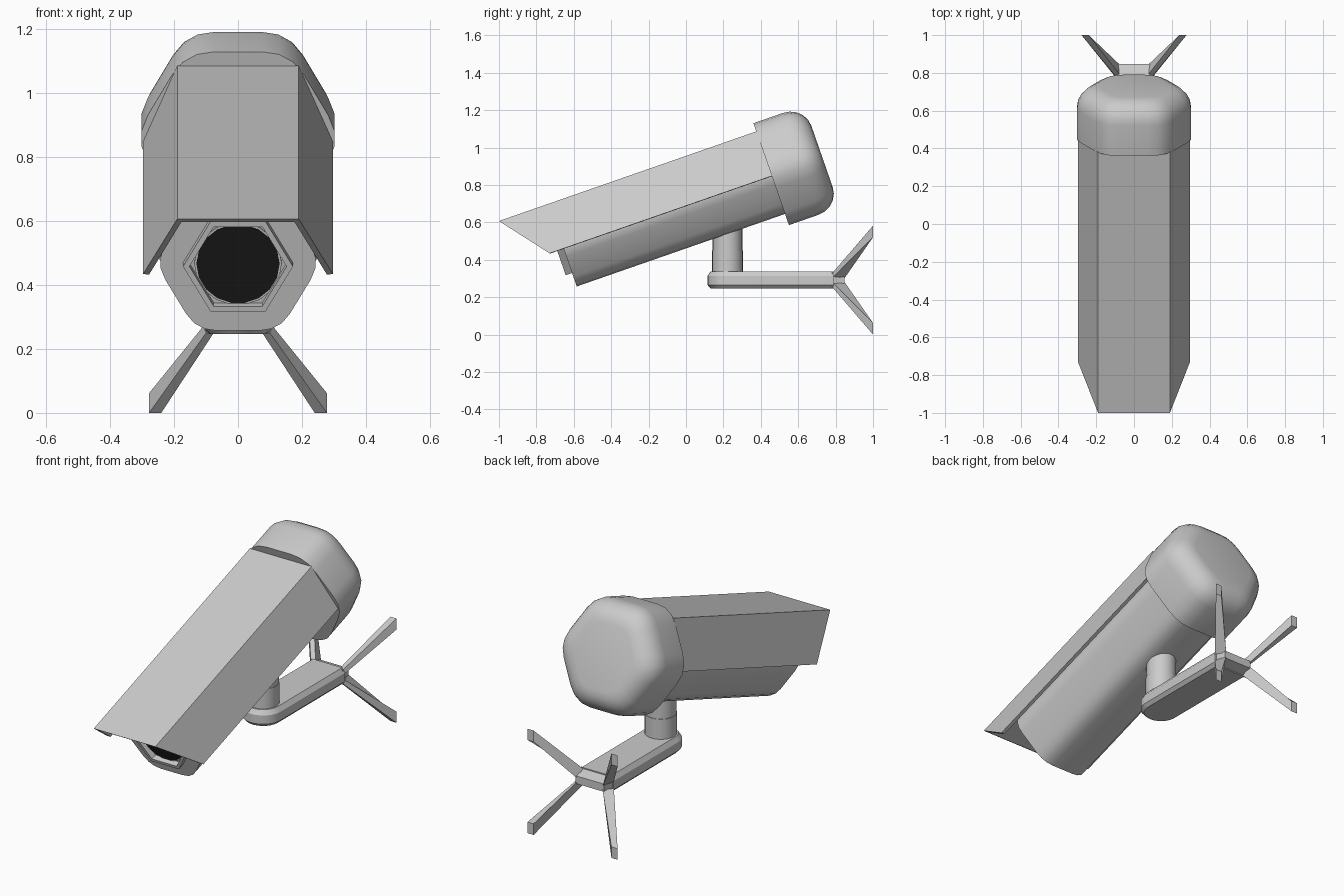
import bpy, bmesh
from math import sin, cos, pi, radians
from mathutils import Vector

if "Cube" in bpy.data.objects:
    bpy.data.objects.remove(bpy.data.objects["Cube"])

TILT = radians(19.2)
AXIS = 0.66  # height of the housing axis in its tilted frame


def tilted(x, u, v):
    """x sideways, u along the housing (to the back), v across it."""
    return (x, u * cos(TILT) - v * sin(TILT), u * sin(TILT) + v * cos(TILT))


def loft(name, rings, smooth=True):
    bm = bmesh.new()
    vs = [[bm.verts.new(p) for p in r] for r in rings]
    n = len(vs[0])
    for a, b in zip(vs, vs[1:]):
        for i in range(n):
            j = (i + 1) % n
            bm.faces.new((a[i], a[j], b[j], b[i]))
    bm.faces.new(vs[0])
    bm.faces.new(vs[-1])
    bmesh.ops.recalc_face_normals(bm, faces=bm.faces)
    me = bpy.data.meshes.new(name)
    bm.to_mesh(me)
    bm.free()
    ob = bpy.data.objects.new(name, me)
    bpy.context.collection.objects.link(ob)
    if smooth:
        bpy.ops.object.select_all(action='DESELECT')
        ob.select_set(True)
        bpy.context.view_layer.objects.active = ob
        bpy.ops.object.shade_smooth_by_angle(angle=radians(32))
    return ob


def ngon(n, r):
    return [Vector((r * cos(2 * pi * i / n), r * sin(2 * pi * i / n))) for i in range(n)]


def round_hexagon(r, t, seg=3):
    """Hexagon whose corners are rounded over the length t."""
    h, out = ngon(6, r), []
    for i, c in enumerate(h):
        a = c + (h[i - 1] - c).normalized() * t
        b = c + (h[(i + 1) % 6] - c).normalized() * t
        for k in range(seg + 1):
            f = k / seg
            out.append(a * (1 - f) ** 2 + c * 2 * f * (1 - f) + b * f * f)
    return out


def section(profile, u, s=1):
    return [tilted(p.x * s, u, AXIS + p.y * s) for p in profile]


# Housing body
body = round_hexagon(0.26, 0.065)
loft("housing_body", [section(body, -0.467), section(body, 0.75)])

# Rear cap with a rounded back rim
cap = [Vector((p.x * 0.98, p.y)) for p in round_hexagon(0.333, 0.09)]
rings = [section(cap, 0.712)]
for k in range(6):
    a = k / 5 * pi / 2
    rings.append(section(cap, 0.88 + 0.12 * sin(a), 1 - 0.4 * (1 - cos(a))))
loft("rear_cap", rings)

# Sun hood: thin folded sheet with a slanted front
hood = [(-.297, .65), (-.19, .902), (.19, .902), (.297, .65),
        (.278, .648), (.177, .888), (-.177, .888), (-.278, .648)]
loft("sun_hood", [[tilted(x, -.745 + (.902 - v) * .79, v) for x, v in hood],
                  [tilted(x, .715, v) for x, v in hood]], smooth=False)

# Lens: hexagonal rim, round seat and dark glass
loft("lens_rim", [section(ngon(6, r), u) for r, u in
                  [(.172, -.44), (.172, -.503), (.152, -.503), (.152, -.47)]], smooth=False)
loft("lens_seat", [section(ngon(18, .137), u) for u in (-.46, -.476)])
glass = loft("lens_glass", [section(ngon(18, .13), u) for u in (-.46, -.48)])
black = bpy.data.materials.new("black_glass")
black.diffuse_color = (0.01, 0.01, 0.01, 1)
black.use_nodes = True
black.node_tree.nodes["Principled BSDF"].inputs["Base Color"].default_value = black.diffuse_color
glass.data.materials.append(black)

# Swivel post in two sections
POST_Y = 0.222
for name, r, z0, z1 in [("post_base", .082, .33, .45), ("post_top", .079, .45, .64)]:
    loft(name, [[(p.x, POST_Y + p.y, z) for p in ngon(24, r)] for z in (z0, z1)])


# Arm: round-nosed bar with chamfered edges
def arm_ring(z, inset, back):
    r = 0.107 - inset
    nose = [(r * cos(pi + pi * i / 12), POST_Y + r * sin(pi + pi * i / 12), z) for i in range(13)]
    return nose + [(r, back, z), (-r, back, z)]


loft("support_arm", [arm_ring(.247, .017, .79), arm_ring(.265, 0, .79),
                     arm_ring(.313, 0, .79), arm_ring(.338, .017, .79)])
loft("arm_end", [[(x, .78, z) for x, z in [(-.1, .25), (.1, .25), (.1, .335), (-.1, .335)]],
                 [(x, .848, z) for x, z in [(-.088, .27), (.088, .27), (.088, .313), (-.088, .313)]]],
     smooth=False)

# Four spread wall legs
leg_base = [(.078, .795, .247), (.1, .785, .25), (.108, .79, .272), (.08, .848, .28)]
leg_tip = [(.24, 1, 0), (.278, 1, 0), (.278, 1, .062), (.24, 1, .062)]
for sx, side in ((1, "right"), (-1, "left")):
    for up, level in ((False, "lower"), (True, "upper")):
        loft(f"wall_leg_{level}_{side}",
             [[(sx * x, y, 0.582 - z if up else z) for x, y, z in q] for q in (leg_base, leg_tip)],
             smooth=False)
